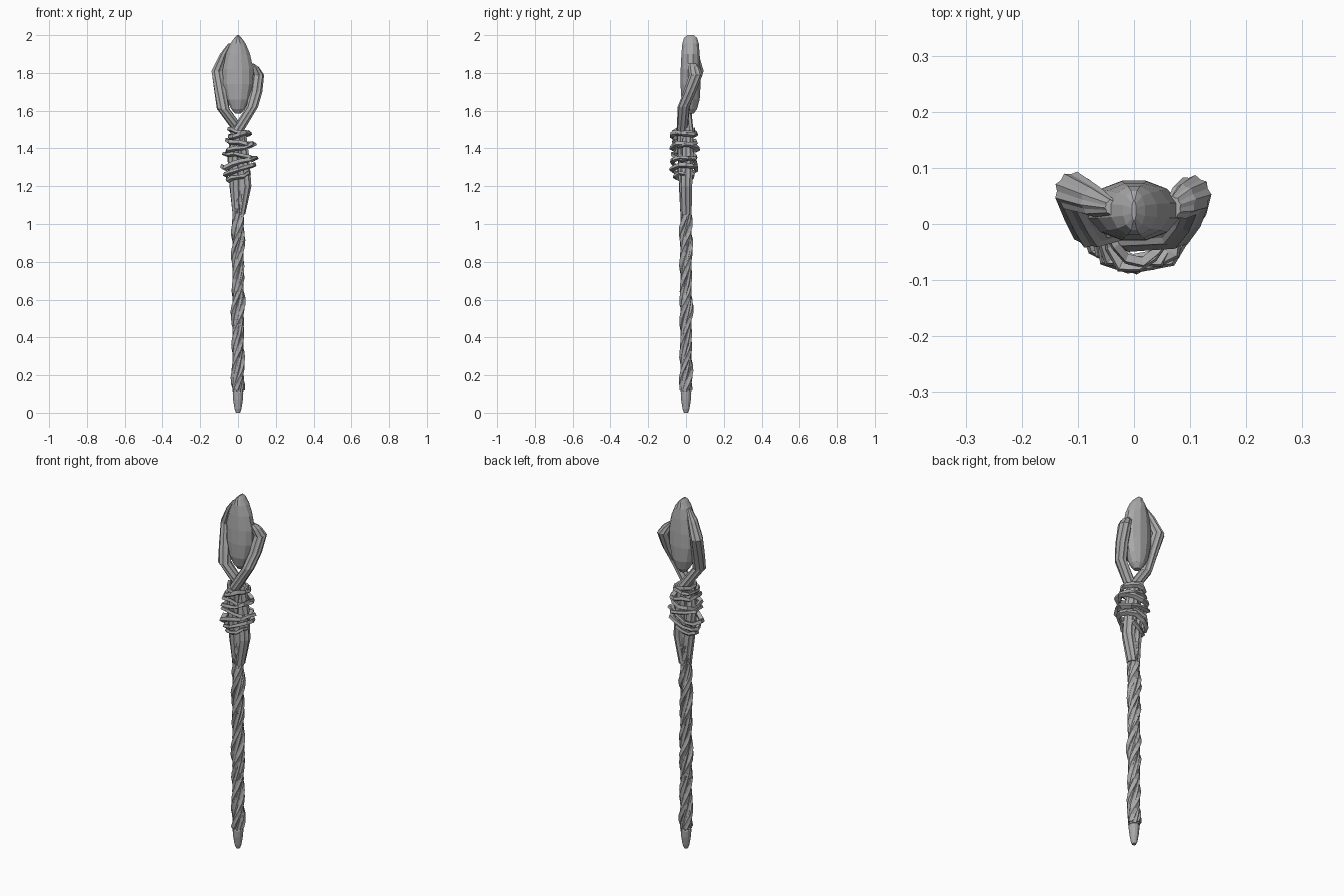
import bpy, bmesh, random
from math import sin, cos, pi, tau

random.seed(4)
cube = bpy.data.objects.get("Cube")
if cube:
    bpy.data.objects.remove(cube)


def material(name, value):
    m = bpy.data.materials.new(name)
    m.use_nodes = True
    colour = (value, value, value, 1)
    m.diffuse_color = colour
    m.node_tree.nodes["Principled BSDF"].inputs["Base Color"].default_value = colour
    return m


grey = material("plain grey", 0.4)


def skin(name, rings, closed=False):
    """Bridge a list of equal-sized vertex rings into one flat-shaded object."""
    bm = bmesh.new()
    rows = [[bm.verts.new(p) for p in ring] for ring in rings]
    n = len(rows[0])
    pairs = list(zip(rows, rows[1:]))
    if closed:
        pairs.append((rows[-1], rows[0]))
    else:
        bm.faces.new(rows[0][::-1])
        bm.faces.new(rows[-1])
    for a, b in pairs:
        for i in range(n):
            j = (i + 1) % n
            bm.faces.new((a[i], a[j], b[j], b[i]))
    bmesh.ops.recalc_face_normals(bm, faces=bm.faces)
    mesh = bpy.data.meshes.new(name)
    bm.to_mesh(mesh)
    bm.free()
    mesh.materials.append(grey)
    obj = bpy.data.objects.new(name, mesh)
    bpy.context.collection.objects.link(obj)
    return obj


def section(x, y, z, rx, ry, sides, turn=0.0, groove=1.0):
    """Horizontal oval ring; odd points are pulled in to make bark grooves."""
    ring = []
    for i in range(sides):
        a = tau * i / sides + turn
        k = groove if i % 2 else 1.0
        ring.append((x + rx * k * cos(a), y + ry * k * sin(a), z))
    return ring


def branch(name, stations, sides=18, twist=0.25, groove=0.86):
    skin(name, [section(x, y, z, rx, ry, sides, twist * i, groove)
                for i, (x, y, z, rx, ry) in enumerate(stations)])


# Metal foot
foot = [(0.0, 0.011), (0.02, 0.018), (0.07, 0.026), (0.105, 0.028), (0.115, 0.023), (0.13, 0.023)]
skin("foot_tip", [section(0, 0, z, r, r, 12) for z, r in foot])

# Shaft: a grooved core with strands twisted about it
steps = 30
core = []
for i in range(steps + 1):
    z = 0.11 + 1.05 * i / steps
    core.append((0, 0, z, 0.030, 0.030))
branch("shaft_core", core, 20, 0.3)
for s in range(3):
    strand = []
    for i in range(steps + 1):
        t = i / steps
        a = tau * (s / 3 + 2.2 * t)
        r = 0.016 + 0.002 * sin(5 * tau * t + s)
        off = 0.018 + 0.003 * sin(3 * tau * t)
        strand.append((off * cos(a), off * sin(a), 0.12 + 1.04 * t, r + 0.003, r + 0.003))
    branch("shaft_strand_%d" % (s + 1), strand, 10, 0.45, 0.8)

# Two limbs that part, cross in front of each other and grip the stone
branch("left_claw", [
    (0.00, 0.000, 1.05, 0.030, 0.030), (-0.010, -0.005, 1.20, 0.036, 0.034),
    (-0.020, -0.010, 1.35, 0.036, 0.034), (-0.004, -0.020, 1.49, 0.034, 0.030),
    (0.075, -0.012, 1.62, 0.032, 0.032), (0.095, 0.020, 1.70, 0.034, 0.034),
    (0.104, 0.052, 1.79, 0.034, 0.036), (0.085, 0.040, 1.83, 0.026, 0.032),
    (0.070, 0.030, 1.85, 0.014, 0.020)], 18, 0.12)
branch("right_claw", [
    (0.01, 0.000, 1.05, 0.028, 0.030), (0.035, 0.000, 1.20, 0.036, 0.034),
    (0.025, 0.008, 1.35, 0.036, 0.034), (0.010, 0.010, 1.49, 0.034, 0.030),
    (-0.078, -0.008, 1.61, 0.034, 0.036), (-0.092, 0.020, 1.70, 0.034, 0.036),
    (-0.108, 0.058, 1.81, 0.034, 0.036), (-0.070, 0.040, 1.90, 0.026, 0.028),
    (-0.040, 0.030, 1.955, 0.012, 0.014)], 18, -0.12)

# Faceted stone
stone = [(1.585, 0.016, 0.018), (1.61, 0.038, 0.036), (1.66, 0.064, 0.050),
         (1.74, 0.083, 0.055), (1.82, 0.084, 0.054), (1.90, 0.066, 0.050),
         (1.955, 0.042, 0.045), (1.985, 0.020, 0.036), (2.0, 0.004, 0.018)]
skin("stone", [section(0, 0.024, z, rx, ry, 12, pi / 12) for z, rx, ry in stone])


# Ragged vine bands around the neck
def band(name, z, rx, ry, tilt, height, start):
    rings = []
    count = 11
    for i in range(count):
        a = tau * i / count + start
        k = random.uniform(0.84, 1.08)
        h = height * random.uniform(0.6, 1.2)
        mid = z + tilt * cos(a) + random.uniform(-0.007, 0.007)
        ring = []
        for f, dz in ((k, -0.2), (k * 0.94, h / height), (k * 0.72, 0.5), (k * 0.78, -0.9)):
            ring.append((0.006 + rx * f * cos(a), -0.010 + ry * f * sin(a), mid + dz * height))
        rings.append(ring)
    skin(name, rings, True)


bands = [(1.25, 0.070, 0.058, 0.018), (1.29, 0.095, 0.074, 0.025), (1.325, 0.100, 0.080, 0.030),
         (1.36, 0.095, 0.078, -0.016), (1.40, 0.088, 0.080, 0.020), (1.43, 0.090, 0.074, -0.014),
         (1.47, 0.068, 0.082, 0.010), (1.49, 0.060, 0.066, -0.006)]
for i, (z, rx, ry, tilt) in enumerate(bands):
    band("vine_band_%d" % (i + 1), z, rx, ry, tilt, 0.014, i * 0.7)
